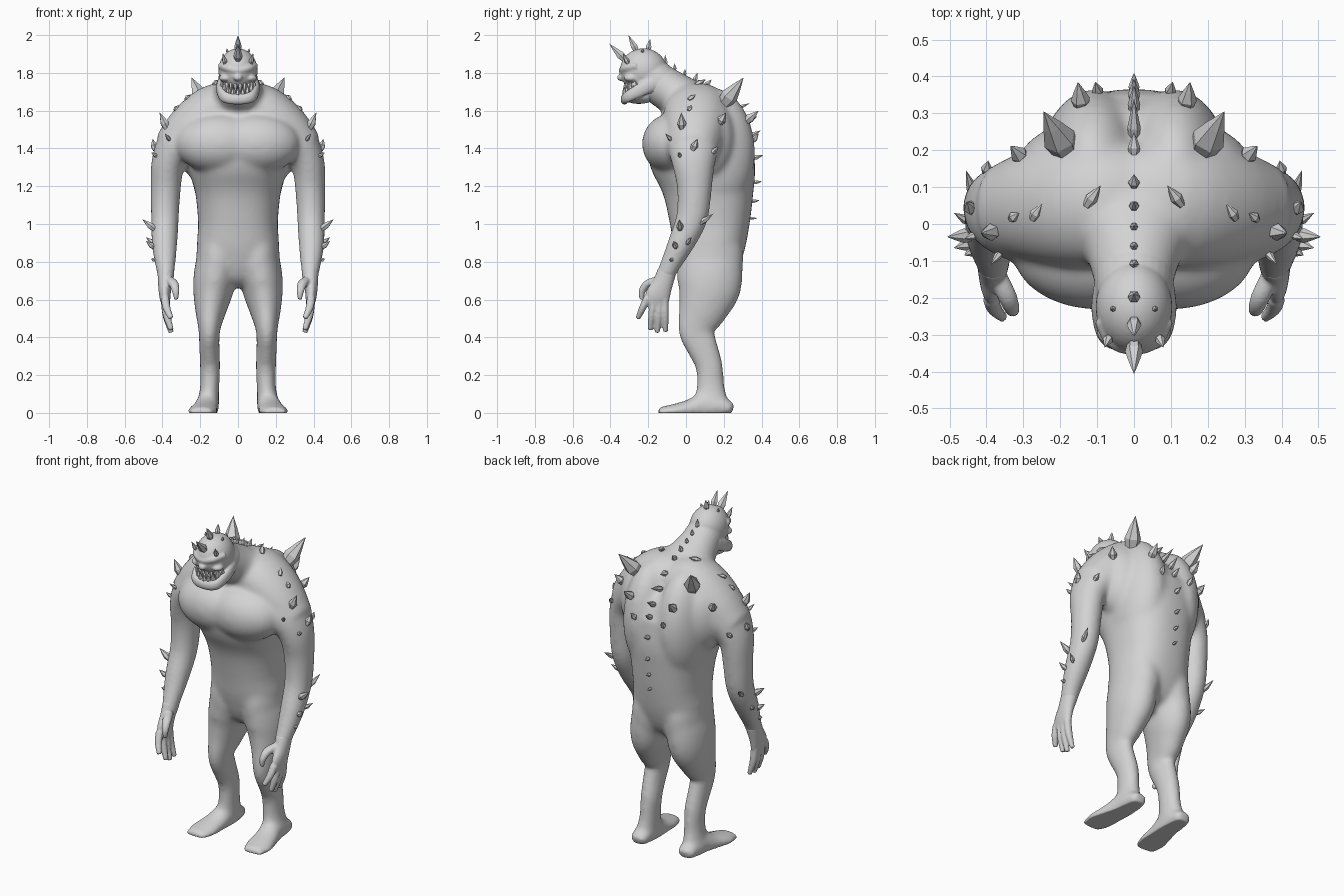
import bpy, bmesh, math
from mathutils import Vector, Matrix

SKIN = bpy.data.materials.new("grey_skin")
SKIN.diffuse_color = (0.65, 0.65, 0.65, 1)


def tube(bm, secs, ref, n=24, sub=4, power=1.0, s=1):
    """Loft of ellipses: each section is x, y, z, radius along ref, radius across."""
    secs = [Vector((q[0] * s,) + tuple(q[1:])) for q in secs]
    ext = [secs[0] * 2 - secs[1]] + secs + [secs[-1] * 2 - secs[-2]]
    pts = []
    for i in range(1, len(ext) - 2):
        p0, p1, p2, p3 = ext[i - 1:i + 3]
        for k in range(sub):
            t = k / sub
            pts.append(0.5 * (2 * p1 + (p2 - p0) * t + (2 * p0 - 5 * p1 + 4 * p2 - p3) * t * t
                              + (3 * p1 - p0 - 3 * p2 + p3) * t ** 3))
    pts.append(secs[-1])
    rings = []
    for i, p in enumerate(pts):
        d = Vector(pts[min(i + 1, len(pts) - 1)][:3]) - Vector(pts[max(i - 1, 0)][:3])
        d.normalize()
        u = Vector(ref)
        u = (u - d * u.dot(d)).normalized()
        v = d.cross(u)
        ring = []
        for j in range(n):
            c, w = math.cos(2 * math.pi * j / n), math.sin(2 * math.pi * j / n)
            c, w = [math.copysign(abs(e) ** power, e) for e in (c, w)]
            ring.append(bm.verts.new(Vector(p[:3]) + u * c * p[3] + v * w * p[4]))
        rings.append(ring)
    for a, b in zip(rings, rings[1:]):
        for j in range(n):
            bm.faces.new((a[j], a[(j + 1) % n], b[(j + 1) % n], b[j]))
    bm.faces.new(rings[0][::-1])
    bm.faces.new(rings[-1])


def ball(bm, c, r):
    m = Matrix.Translation(c) @ Matrix.Diagonal((*r, 1))
    bmesh.ops.create_uvsphere(bm, u_segments=32, v_segments=20, radius=1, matrix=m)


def make(name, bm):
    bmesh.ops.recalc_face_normals(bm, faces=bm.faces[:])
    me = bpy.data.meshes.new(name)
    bm.to_mesh(me)
    bm.free()
    me.materials.append(SKIN)
    ob = bpy.data.objects.new(name, me)
    bpy.context.collection.objects.link(ob)
    return ob


def fuse(ob, voxel, rounds):
    """Melt the overlapping volumes into one smooth skin."""
    r = ob.modifiers.new("fuse", "REMESH")
    r.mode, r.voxel_size = "VOXEL", voxel
    m = ob.modifiers.new("soften", "SMOOTH")
    m.factor, m.iterations = 0.5, rounds
    bpy.context.view_layer.update()
    me = bpy.data.meshes.new_from_object(ob.evaluated_get(bpy.context.evaluated_depsgraph_get()))
    ob.modifiers.clear()
    ob.data = me
    me.materials.clear()
    me.materials.append(SKIN)
    for v in me.vertices:          # flat soles
        v.co.z = max(v.co.z, 0.0)
    for p in me.polygons:
        p.use_smooth = True
        p.material_index = 0


X, Y, Z = (1, 0, 0), (0, 1, 0), (0, 0, 1)

# Body: trunk from z, front y, back y, half width
bm = bmesh.new()
trunk = [(.665, .06, .18, .03), (.73, -.02, .25, .12), (.85, -.06, .305, .212), (1.0, -.085, .337, .211),
         (1.15, -.115, .357, .224), (1.27, -.155, .37, .25), (1.40, -.205, .357, .27),
         (1.50, -.18, .322, .275), (1.59, -.115, .25, .24), (1.66, -.03, .18, .17), (1.71, .0, .11, .10)]
tube(bm, [(0, (f + b) / 2, z, w, (b - f) / 2) for z, f, b, w in trunk], X, 40, power=0.85)
# neck
tube(bm, [(0, .15, 1.44, .20, .13), (0, .09, 1.55, .21, .15), (0, .01, 1.64, .185, .125),
          (0, -.07, 1.695, .135, .115), (0, -.14, 1.74, .112, .11), (0, -.21, 1.785, .095, .108)], X, 32)
for s in (1, -1):
    ball(bm, (s * .095, -.075, 1.425), (.235, .158, .16))     # chest
    ball(bm, (s * .11, .14, 1.38), (.15, .225, .34))          # upper back
    ball(bm, (s * .20, .11, 1.45), (.13, .15, .22))           # shoulder blade
    ball(bm, (s * .105, .125, .82), (.116, .18, .24))         # buttock
    # slope from neck to shoulder
    tube(bm, [(-.02, .07, 1.60, .15, .13), (.11, .06, 1.605, .175, .14), (.24, .05, 1.52, .16, .13),
              (.36, .04, 1.40, .12, .10)], Y, 28, s=s)
    # shoulder and arm
    tube(bm, [(.10, .06, 1.47, .18, .15), (.22, .05, 1.48, .17, .14), (.315, .04, 1.42, .145, .115),
              (.37, .04, 1.32, .115, .09), (.383, .045, 1.18, .092, .08), (.387, .03, 1.03, .084, .074),
              (.389, -.03, .89, .07, .068), (.384, -.09, .77, .053, .052), (.378, -.13, .68, .052, .036)],
         Y, 28, s=s)
    # leg
    tube(bm, [(.10, .12, .93, .09, .17), (.115, .125, .78, .112, .175), (.130, .122, .66, .109, .168),
              (.144, .09, .55, .085, .133), (.152, .055, .44, .058, .098), (.152, .085, .35, .054, .084),
              (.148, .122, .25, .054, .073), (.15, .13, .14, .051, .075), (.16, .135, .03, .06, .095)],
         X, 28, s=s)
    # foot
    tube(bm, [(.16, .25, .02, .045, .03), (.16, .20, .03, .058, .05), (.163, .10, .035, .062, .075),
              (.175, .02, .02, .07, .052), (.188, -.07, .01, .08, .036), (.195, -.148, .005, .06, .024)],
         X, 28, s=s)
body = make("body", bm)
fuse(body, .011, 24)

# Hands
for s, side in ((1, "left"), (-1, "right")):
    bm = bmesh.new()
    tube(bm, [(.382, -.10, .75, .05, .045), (.387, -.125, .68, .055, .036), (.387, -.15, .62, .066, .03),
              (.382, -.16, .57, .06, .022)], Y, s=s)
    for y0, z0, y1, z1 in ((-.205, .61, -.255, .50), (-.172, .60, -.19, .44),
                           (-.14, .60, -.152, .425), (-.112, .60, -.108, .43)):
        ym, zm = (y0 + y1) / 2, (z0 + z1) / 2
        tube(bm, [(.387, y0, z0, .02, .023), (.378, ym, zm, .019, .021), (.354, y1, z1, .013, .014)],
             Y, 14, s=s)
    tube(bm, [(.37, -.14, .70, .026, .026), (.342, -.20, .685, .026, .022), (.33, -.232, .645, .02, .019),
              (.328, -.235, .60, .011, .011)], X, 14, s=s)
    fuse(make(side + "_hand", bm), .006, 5)

# Head
bm = bmesh.new()
ball(bm, (0, -.225, 1.812), (.104, .125, .118))
tube(bm, [(0, -.04, 1.67, .08, .07), (0, -.12, 1.73, .108, .104), (0, -.21, 1.785, .10, .116)], X, 28)
ball(bm, (0, -.255, 1.77), (.094, .078, .048))                # upper jaw
ball(bm, (0, -.25, 1.672), (.085, .085, .036))                # floor of the mouth
ball(bm, (0, -.345, 1.775), (.024, .02, .018))                # nose
ball(bm, (0, -.335, 1.795), (.014, .018, .03))
half = [(.088, -.17, 1.745, .04, .022), (.095, -.24, 1.71, .036, .02), (.072, -.312, 1.672, .03, .02)]
flip = [(-q[0],) + q[1:] for q in half[::-1]]
tube(bm, half + [(0, -.326, 1.66, .029, .02)] + flip, Z, 16)  # jaw
brow = [(.094, -.26, 1.838, .018, .016), (.06, -.318, 1.826, .02, .018)]
tube(bm, brow + [(0, -.338, 1.812, .018, .018)] + [(-q[0],) + q[1:] for q in brow[::-1]], Z, 16)
for s in (1, -1):
    ball(bm, (s * .065, -.292, 1.772), (.036, .036, .02))     # cheek
head = make("head", bm)
fuse(head, .006, 6)
bpy.context.view_layer.update()


def spike(bm, base, tip, r, skin=None, n=6):
    base, tip = Vector(base), Vector(tip)
    if skin:
        base = skin.closest_point_on_mesh(base)[1]
    d = tip - base
    q = d.to_track_quat("Z", "Y")
    rings = []
    for t, k in ((-.25, .65), (.22, 1.0), (.6, .55)):
        rings.append([bm.verts.new(base + d * t + q @ Vector((r * k * math.cos(2 * math.pi * j / n),
                      r * k * math.sin(2 * math.pi * j / n), 0))) for j in range(n)])
    top = bm.verts.new(tip)
    for a, b in zip(rings, rings[1:]):
        for j in range(n):
            bm.faces.new((a[j], a[(j + 1) % n], b[(j + 1) % n], b[j]))
    for j in range(n):
        bm.faces.new((rings[-1][j], rings[-1][(j + 1) % n], top))
    bm.faces.new(rings[0][::-1])


# Spine spikes: base y, z, tip y, z, radius
bm = bmesh.new()
for y, z, ty, tz, r in ((-.12, 1.83, -.11, 1.895, .013), (-.07, 1.80, -.06, 1.85, .011),
                        (-.02, 1.77, -.005, 1.82, .011), (.04, 1.75, .06, 1.80, .014),
                        (.10, 1.71, .135, 1.765, .016), (.17, 1.66, .25, 1.69, .017),
                        (.24, 1.60, .34, 1.64, .018), (.31, 1.53, .378, 1.57, .017),
                        (.33, 1.46, .395, 1.495, .016), (.355, 1.35, .41, 1.365, .015),
                        (.36, 1.22, .402, 1.225, .012), (.35, 1.12, .39, 1.125, .011),
                        (.34, 1.03, .378, 1.03, .009)):
    spike(bm, (0, y, z), (0, ty, tz), r, body)
make("spine_spikes", bm)

# Paired spikes on back, shoulders and forearms
PAIRS = [((.155, .18, 1.62), (.245, .305, 1.775), .046), ((.115, .06, 1.70), (.09, .105, 1.765), .017),
         ((.125, .28, 1.53), (.152, .385, 1.60), .026), ((.10, .33, 1.44), (.105, .385, 1.48), .016),
         ((.28, .15, 1.53), (.335, .212, 1.59), .024), ((.38, .12, 1.38), (.395, .172, 1.41), .016),
         ((.235, .03, 1.62), (.25, .055, 1.685), .016), ((.29, .025, 1.57), (.312, .03, 1.63), .015),
         ((.37, -.015, 1.51), (.415, -.025, 1.59), .024), ((.43, .04, 1.40), (.452, .06, 1.45), .02),
         ((.37, -.09, 1.45), (.388, -.11, 1.48), .011), ((.43, -.03, 1.36), (.46, -.04, 1.38), .011),
         ((.455, -.035, .98), (.507, -.035, 1.025), .02), ((.44, .09, 1.01), (.455, .145, 1.055), .015),
         ((.455, .01, .90), (.488, .03, .93), .013), ((.45, -.055, .88), (.488, -.065, .91), .016),
         ((.44, -.075, .81), (.46, -.085, .815), .012)]
bm = bmesh.new()
for s in (1, -1):
    for a, b, r in PAIRS:
        spike(bm, (s * a[0], *a[1:]), (s * b[0], *b[1:]), r, body)
make("body_spikes", bm)

# Horns on the head
bm = bmesh.new()
spike(bm, (0, -.32, 1.87), (0, -.407, 1.955), .024, head)
spike(bm, (0, -.265, 1.92), (0, -.305, 2.0), .02, head)
spike(bm, (0, -.20, 1.925), (0, -.19, 1.98), .017, head)
for s in (1, -1):
    spike(bm, (s * .07, -.31, 1.855), (s * .08, -.335, 1.905), .014, head)
    spike(bm, (s * .055, -.23, 1.91), (s * .06, -.23, 1.93), .008, head)
make("head_horns", bm)

# Teeth around the open mouth
bm = bmesh.new()
for i in range(-4, 5):
    a = i * .30
    x, y = .088 * math.sin(a), -.235 - .09 * math.cos(a)
    lift = .045 * (abs(i) / 4) ** 2
    big = .062 if abs(i) == 3 else .045
    spike(bm, (x, y, 1.68 + lift), (x * 1.03, y - .006, 1.68 + lift + big), .013, None, 5)
    if i < 4:
        b = a + .15
        x, y = .084 * math.sin(b), -.235 - .085 * math.cos(b)
        spike(bm, (x, y, 1.738 + lift * .3), (x, y - .004, 1.69 + lift * .7), .011, None, 5)
make("teeth", bm)
